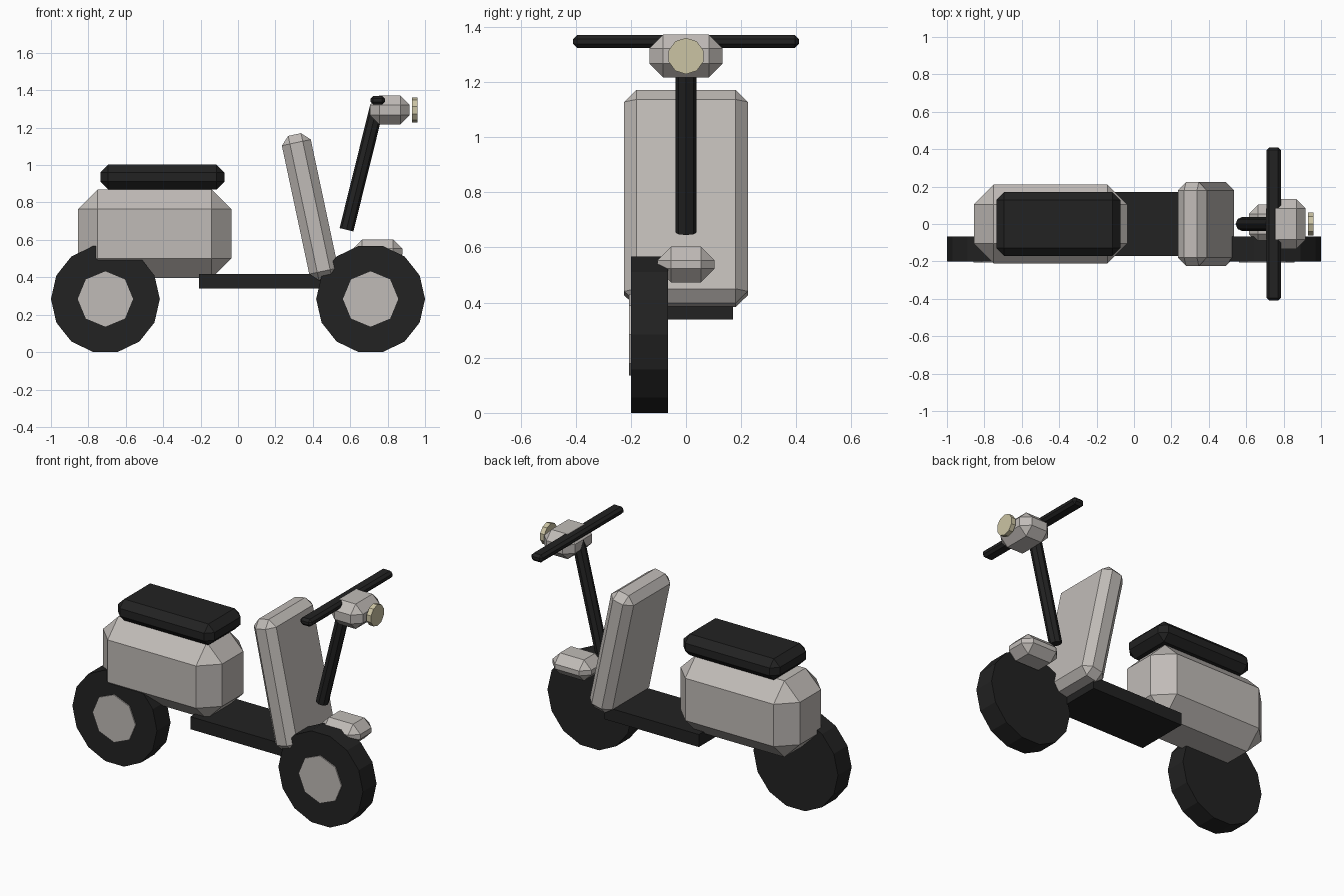
import bpy, bmesh, math
from mathutils import Matrix, Vector

if "Cube" in bpy.data.objects:
    bpy.data.objects.remove(bpy.data.objects["Cube"])


def material(name, rgb):
    m = bpy.data.materials.new(name)
    m.diffuse_color = (*rgb, 1)
    m.use_nodes = True
    m.node_tree.nodes["Principled BSDF"].inputs["Base Color"].default_value = m.diffuse_color
    return m


DARK = material("black rubber", (0.016, 0.016, 0.016))
GREY = material("warm grey paint", (0.53, 0.50, 0.475))
CREAM = material("lamp cream", (0.60, 0.55, 0.37))


def finish(name, bm, mat, loc, rot):
    bmesh.ops.recalc_face_normals(bm, faces=bm.faces)
    me = bpy.data.meshes.new(name)
    bm.to_mesh(me)
    bm.free()
    me.materials.append(mat)
    ob = bpy.data.objects.new(name, me)
    ob.location, ob.rotation_euler = loc, rot
    bpy.context.collection.objects.link(ob)
    return ob


def box(name, mat, loc, size, bevel=0, rot=(0, 0, 0)):
    """Box with single-segment chamfered edges."""
    bm = bmesh.new()
    bmesh.ops.create_cube(bm, size=1)
    bmesh.ops.scale(bm, vec=Vector(size), verts=bm.verts)
    if bevel:
        bmesh.ops.bevel(bm, geom=bm.edges[:], offset=bevel, segments=1,
                        affect='EDGES', profile=0.5)
    return finish(name, bm, mat, loc, rot)


def prism(name, mat, loc, radius, depth, sides, rot=(0, 0, 0)):
    """Regular prism along local z with a corner on local +x."""
    bm = bmesh.new()
    rings = []
    for z in (-depth / 2, depth / 2):
        rings.append([bm.verts.new((radius * math.cos(math.tau * i / sides),
                                    radius * math.sin(math.tau * i / sides), z))
                      for i in range(sides)])
    lo, hi = rings
    bm.faces.new(lo)
    bm.faces.new(hi)
    for i in range(sides):
        j = (i + 1) % sides
        bm.faces.new((lo[i], lo[j], hi[j], hi[i]))
    return finish(name, bm, mat, loc, rot)


# Wheels, set towards the front side, with a hub plate on the outer face only
Q = math.pi / 2
for label, x in (("rear", -0.709), ("front", 0.709)):
    prism(label + "_tyre", DARK, (x, -0.133, 0.284), 0.291, 0.134, 14, (Q, 0, 0))
    prism(label + "_hub", GREY, (x, -0.197, 0.284), 0.148, 0.02, 8, (Q, 0, 0))

# Rear body, seat and foot board
box("rear_body", GREY, (-0.446, 0, 0.633), (0.82, 0.42, 0.475), 0.106)
box("seat", DARK, (-0.404, 0, 0.936), (0.664, 0.34, 0.132), 0.042)
box("foot_board", DARK, (0.117, 0, 0.378), (0.65, 0.342, 0.078))

# Leaning leg shield and front mudguard
box("leg_shield", GREY, (0.385, 0, 0.777), (0.158, 0.448, 0.79), 0.044, (0, -0.21, 0))
box("front_mudguard", GREY, (0.747, 0, 0.538), (0.266, 0.208, 0.13), 0.05)

# Steering column, handlebar and lamp housing
lean = 0.243
bottom, length = Vector((0.58, 0, 0.654)), 0.68
axis = Matrix.Rotation(lean, 3, 'Y') @ Vector((0, 0, 1))
prism("steering_column", DARK, bottom + axis * length / 2, 0.038, length, 8, (0, lean, 0))
box("handlebar", DARK, (0.747, 0, 1.347), (0.078, 0.82, 0.047), 0.015)
box("lamp_housing", GREY, (0.812, 0, 1.294), (0.212, 0.266, 0.155), 0.05)
prism("headlamp", CREAM, (0.945, 0, 1.294), 0.066, 0.03, 10, (0, Q, 0))
